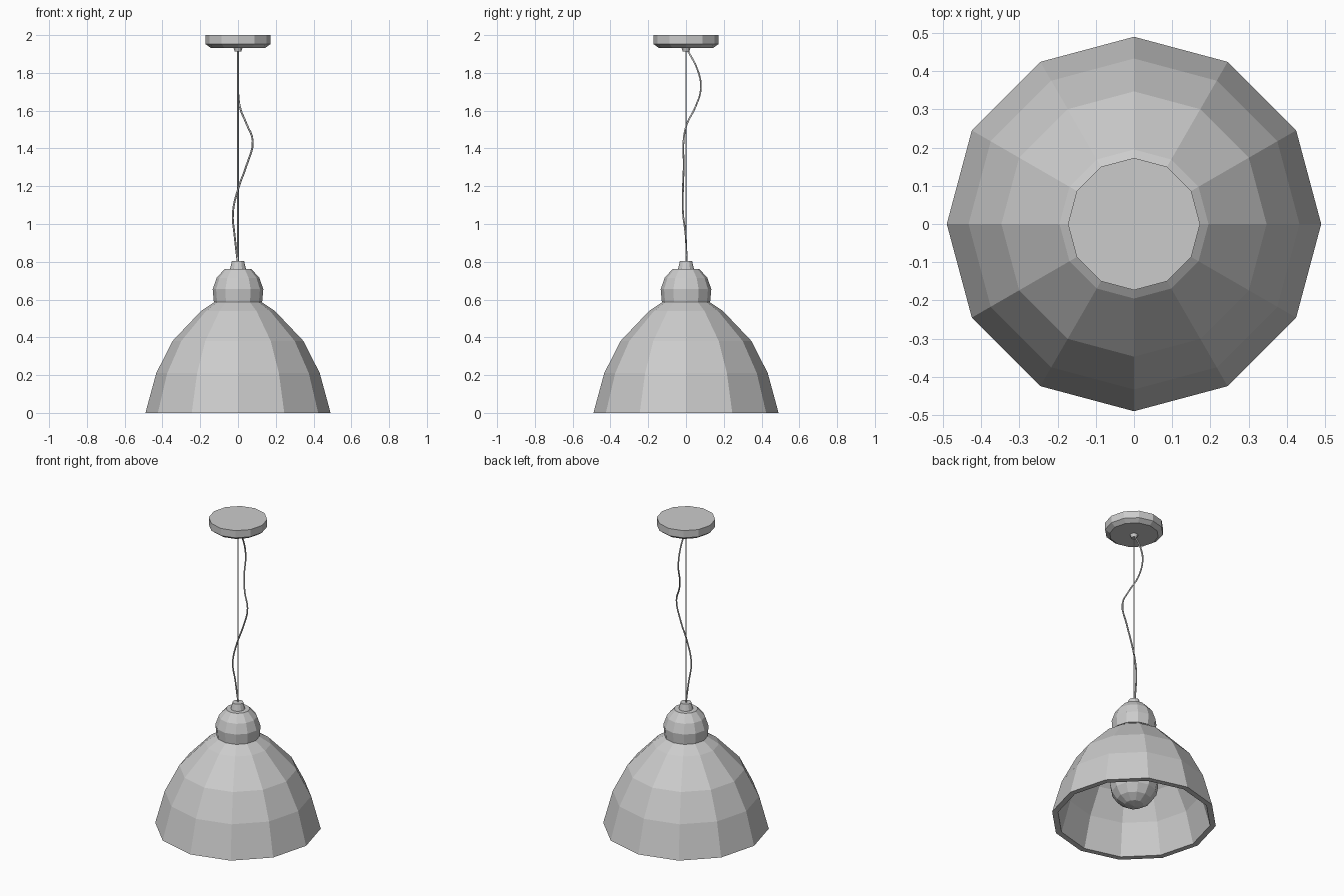
import bpy
import bmesh
from math import cos, sin, tau

cube = bpy.data.objects.get("Cube")
if cube:
    bpy.data.objects.remove(cube, do_unlink=True)

# One plain grey for the whole lamp
grey = bpy.data.materials.new("light grey")
grey.use_nodes = True
colour = (0.6, 0.6, 0.6, 1)
grey.diffuse_color = colour
grey.node_tree.nodes["Principled BSDF"].inputs["Base Color"].default_value = colour


def link(name, data):
    obj = bpy.data.objects.new(name, data)
    data.materials.append(grey)
    bpy.context.collection.objects.link(obj)
    return obj


def lathe(name, profile, sides=12):
    """Spin (radius, height) points into a closed, flat-shaded solid."""
    bm = bmesh.new()
    rings = []
    for r, z in profile:
        if r == 0:
            rings.append([bm.verts.new((0, 0, z))] * sides)
        else:
            angles = [tau * i / sides for i in range(sides)]
            rings.append([bm.verts.new((r * cos(a), r * sin(a), z)) for a in angles])
    for low, high in zip(rings, rings[1:]):
        for i in range(sides):
            j = (i + 1) % sides
            corners = [low[i], low[j], high[j], high[i]]
            bm.faces.new(list(dict.fromkeys(corners)))
    bmesh.ops.recalc_face_normals(bm, faces=bm.faces)
    mesh = bpy.data.meshes.new(name)
    bm.to_mesh(mesh)
    bm.free()
    return link(name, mesh)


def wire(name, points, radius):
    """Round wire following a smooth path."""
    curve = bpy.data.curves.new(name, "CURVE")
    curve.dimensions = "3D"
    curve.bevel_depth = radius
    curve.bevel_resolution = 1
    curve.resolution_u = 4
    curve.use_fill_caps = True
    spline = curve.splines.new("BEZIER")
    spline.bezier_points.add(len(points) - 1)
    for knot, co in zip(spline.bezier_points, points):
        knot.co = co
        knot.handle_left_type = knot.handle_right_type = "AUTO"
    return link(name, curve)


# Thick-walled shade: outer wall up, then inner wall
lathe("shade", [(0, 0.59), (0.12, 0.59), (0.195, 0.54), (0.347, 0.38),
                (0.433, 0.21), (0.49, 0), (0.455, 0), (0.40, 0.2),
                (0.318, 0.36), (0.175, 0.51), (0.1, 0.56), (0, 0.56)])

# Domed socket cover and the cord grip on top of it
lathe("socket_cover", [(0, 0.588), (0.128, 0.588), (0.134, 0.655),
                       (0.113, 0.715), (0.07, 0.763), (0, 0.763)])
lathe("cord_grip", [(0, 0.755), (0.044, 0.755), (0.032, 0.805), (0, 0.805)])

# Bulb hanging inside the shade
lathe("bulb", [(0, 0.085), (0.055, 0.096), (0.102, 0.127), (0.134, 0.175),
               (0.145, 0.23), (0.134, 0.286), (0.105, 0.34), (0.07, 0.4),
               (0.055, 0.45), (0.055, 0.565), (0, 0.565)])

# Ceiling plate with its small outlet
lathe("ceiling_plate", [(0, 2), (0.173, 2), (0.173, 1.953), (0.145, 1.933), (0, 1.933)])
lathe("cord_outlet", [(0, 1.935), (0.024, 1.935), (0.017, 1.912), (0, 1.912)])

# Straight suspension wire and the loose cable winding around it
wire("suspension_wire", [(0, 0, 0.8), (0, 0, 1.92)], 0.004)
wire("power_cable", [(0, 0.008, 1.92), (0, 0.06, 1.82), (0, 0.079, 1.72),
                     (0.01, 0.05, 1.62), (0.045, 0.005, 1.53), (0.078, -0.013, 1.44),
                     (0.045, -0.012, 1.31), (0.002, -0.016, 1.19),
                     (-0.027, -0.016, 1.06), (-0.018, -0.002, 0.94),
                     (-0.002, 0.004, 0.8)], 0.005)
